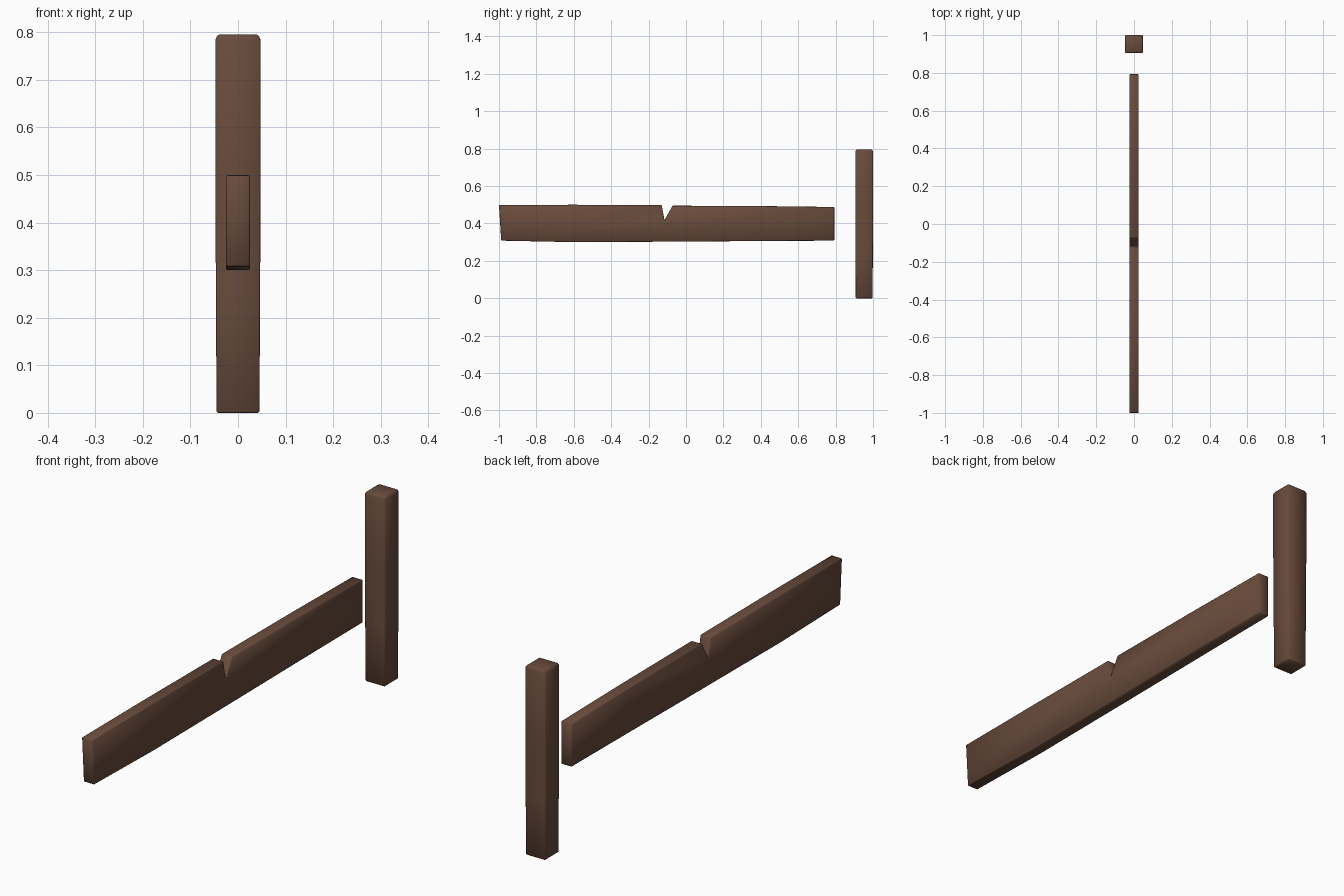
import bpy, bmesh

if "Cube" in bpy.data.objects:
    bpy.data.objects.remove(bpy.data.objects["Cube"])

wood = bpy.data.materials.new("dark brown wood")
wood.diffuse_color = (0.14, 0.07, 0.045, 1)
wood.use_nodes = True
wood.node_tree.nodes["Principled BSDF"].inputs["Base Color"].default_value = wood.diffuse_color


def finish(name, bm, bevel):
    """Turn a bmesh into a softly bevelled, smooth shaded object."""
    bmesh.ops.recalc_face_normals(bm, faces=bm.faces)
    mesh = bpy.data.meshes.new(name)
    bm.to_mesh(mesh)
    bm.free()
    mesh.materials.append(wood)
    ob = bpy.data.objects.new(name, mesh)
    bpy.context.collection.objects.link(ob)
    mod = ob.modifiers.new("soft edges", 'BEVEL')
    mod.width = bevel
    mod.segments = 1
    mod.limit_method = 'ANGLE'
    mod.angle_limit = 0.9
    bpy.ops.object.select_all(action='DESELECT')
    ob.select_set(True)
    bpy.context.view_layer.objects.active = ob
    bpy.ops.object.modifier_apply(modifier=mod.name)
    bpy.ops.object.shade_smooth_by_angle(angle=0.9)
    return ob


# Upright post: stacked square rings, narrower at the foot and chamfered on top
bm = bmesh.new()
rings = []
for z, h in [(0, 0.045), (0.25, 0.0465), (0.5, 0.0475), (0.784, 0.0475), (0.795, 0.043)]:
    rings.append([bm.verts.new((sx * h, 0.9525 + sy * h, z))
                  for sx, sy in [(-1, -1), (1, -1), (1, 1), (-1, 1)]])
for a, b in zip(rings, rings[1:]):
    for i in range(4):
        j = (i + 1) % 4
        bm.faces.new((a[i], a[j], b[j], b[i]))
bm.faces.new(rings[0])
bm.faces.new(rings[-1])
finish("post", bm, 0.003)

# Rail: side profile with a split notch in the top edge, extruded across x
profile = [(-1, 0.499), (-0.6, 0.5), (-0.13, 0.498), (-0.115, 0.418), (-0.072, 0.495),
           (0.4, 0.493), (0.793, 0.488), (0.793, 0.308), (0.4, 0.306), (0, 0.303),
           (-0.6, 0.3), (-0.988, 0.308)]
bm = bmesh.new()
face = bm.faces.new([bm.verts.new((-0.025, y, z)) for y, z in profile])
ext = bmesh.ops.extrude_face_region(bm, geom=[face])
moved = [v for v in ext["geom"] if isinstance(v, bmesh.types.BMVert)]
bmesh.ops.translate(bm, verts=moved, vec=(0.05, 0, 0))
finish("rail", bm, 0.003)
